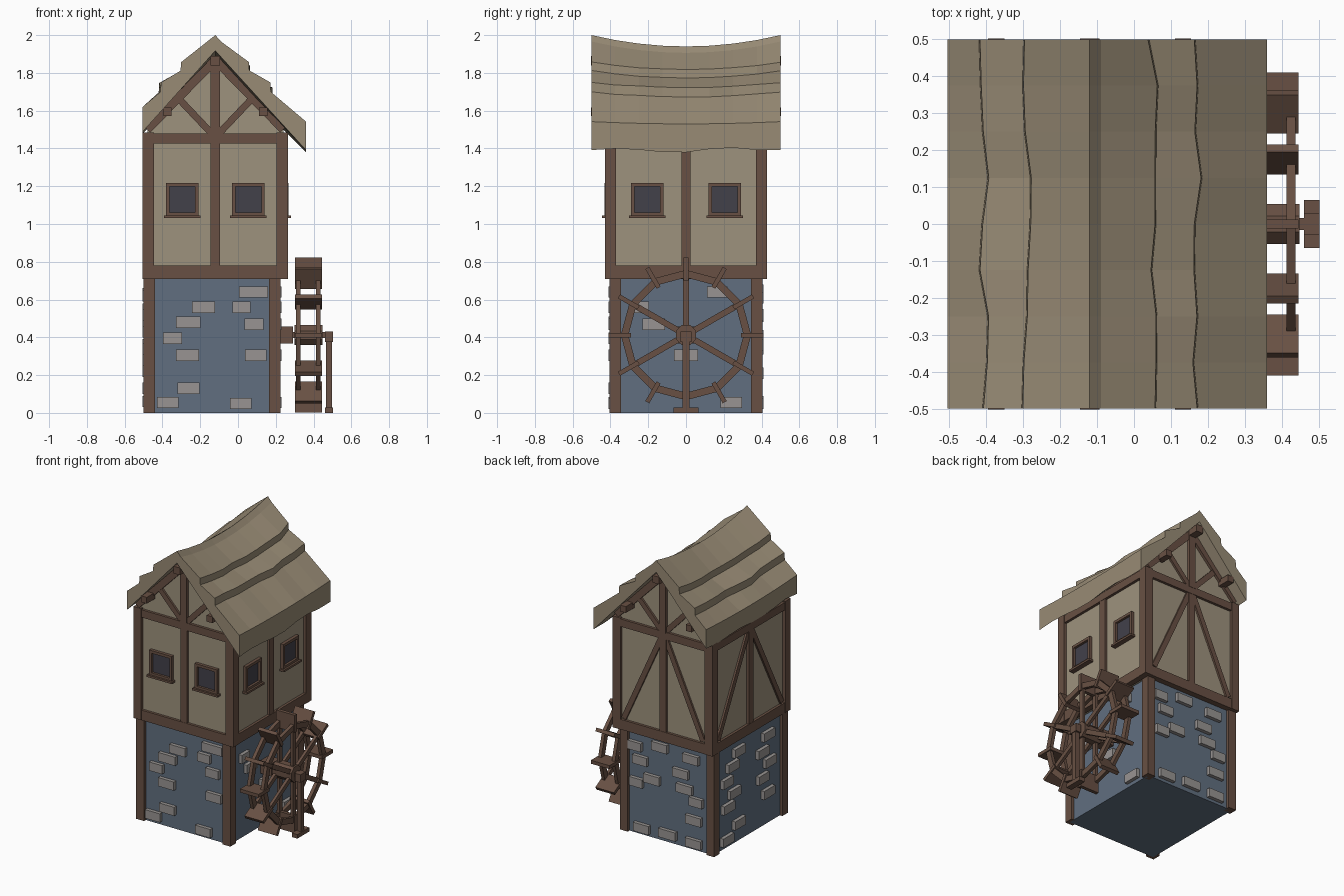
import bpy, bmesh, math, random
from mathutils import Matrix, Vector

if "Cube" in bpy.data.objects:
    bpy.data.objects.remove(bpy.data.objects["Cube"])

random.seed(4)


def material(name, rgb):
    m = bpy.data.materials.new(name)
    lin = [(c / 255 / 12.92) if c < 10 else ((c / 255 + 0.055) / 1.055) ** 2.4 for c in rgb]
    m.diffuse_color = (*lin, 1)
    m.use_nodes = True
    m.node_tree.nodes["Principled BSDF"].inputs["Base Color"].default_value = m.diffuse_color
    return m


WOOD = material("brown wood", (104, 80, 67))
PLASTER = material("beige plaster", (158, 146, 125))
THATCH = material("thatch", (152, 139, 117))
BASE = material("blue grey stone", (97, 111, 128))
BLOCK = material("light grey block", (152, 148, 146))
GLASS = material("dark glass", (66, 65, 74))


def finish(name, bm, mat):
    bmesh.ops.recalc_face_normals(bm, faces=bm.faces[:])
    me = bpy.data.meshes.new(name)
    bm.to_mesh(me)
    bm.free()
    me.materials.append(mat)
    ob = bpy.data.objects.new(name, me)
    bpy.context.collection.objects.link(ob)
    return ob


def boxes(name, mat, mats):
    """One object made of unit cubes placed by matrices."""
    bm = bmesh.new()
    for m in mats:
        bmesh.ops.create_cube(bm, size=1, matrix=m)
    return finish(name, bm, mat)


def span(x0, x1, y0, y1, z0, z1):
    return (Matrix.Translation(((x0 + x1) / 2, (y0 + y1) / 2, (z0 + z1) / 2))
            @ Matrix.Diagonal((x1 - x0, y1 - y0, z1 - z0, 1)))


def bar(p, q, y0, y1, w):
    """Beam from p to q (x, z pairs) in the local wall plane."""
    d = Vector((q[0] - p[0], q[1] - p[1]))
    return (Matrix.Translation(((p[0] + q[0]) / 2, (y0 + y1) / 2, (p[1] + q[1]) / 2))
            @ Matrix.Rotation(-math.atan2(d.y, d.x), 4, 'Y')
            @ Matrix.Diagonal((d.length, y1 - y0, w, 1)))


def wall_frame(cx, quarter):
    """Local frame: x runs along the wall, -y points outwards."""
    return Matrix.Translation((cx, 0, 0)) @ Matrix.Rotation(quarter * math.pi / 2, 4, 'Z')


SIDES = ("front", "right", "back", "left")
LX, UX = -0.1375, -0.12          # centres of lower and upper storey

# Lower storey
boxes("stone_base", BASE, [span(LX - .343, LX + .343, -.385, .385, 0, .73)])
boxes("lower_corner_posts", WOOD,
      [span(LX + s * .3325 - .03, LX + s * .3325 + .03, t * .375 - .03, t * .375 + .03, 0, .73)
       for s in (-1, 1) for t in (-1, 1)])

# Raised blocks: position along wall, height, width
BLOCKS = {
    "front": [(.22, .64, .155), (-.045, .56, .12), (.157, .56, .095), (-.125, .48, .13),
              (.222, .47, .1), (-.21, .395, .1), (-.13, .305, .12), (.232, .305, .115),
              (-.125, .13, .115), (-.235, .055, .115), (.152, .05, .115)],
    "right": [(.165, .64, .11), (-.24, .56, .09), (-.17, .47, .12), (0, .305, .125), (.24, .055, .115)],
    "back": [(-.25, .61, .1), (-.06, .65, .12), (.18, .63, .12), (-.21, .52, .11), (.1, .51, .12),
             (-.24, .36, .1), (-.12, .41, .12), (.13, .41, .12), (.22, .34, .1), (.2, .21, .12),
             (-.2, .05, .12), (0, .06, .13), (.2, .05, .12)],
    "left": [(-.12, .63, .12), (-.19, .55, .12), (-.25, .46, .11), (-.17, .36, .12), (-.24, .28, .12),
             (-.12, .13, .12), (-.25, .06, .12), (.2, .62, .12), (.14, .52, .12), (.22, .43, .12),
             (.14, .34, .11), (.2, .22, .12)],
}
for i, side in enumerate(SIDES):
    half = (.385, .343)[i % 2]
    boxes(side + "_wall_blocks", BLOCK,
          [wall_frame(LX, i) @ span(u - w / 2, u + w / 2, -half - .025, -half + .01, z - .03, z + .03)
           for u, z, w in BLOCKS[side]])

# Upper storey
boxes("plaster_walls", PLASTER, [span(UX - .365, UX + .365, -.41, .41, .715, 1.48)])
boxes("upper_corner_posts", WOOD,
      [span(UX + s * .355 - .03, UX + s * .355 + .03, t * .4 - .03, t * .4 + .03, .71, 1.485)
       for s in (-1, 1) for t in (-1, 1)])

for i, side in enumerate(SIDES):
    F = wall_frame(UX, i)
    out, length = ((.428, .34), (.383, .385))[i % 2]
    inn = out - .04
    wall = out - .018
    beams = [span(-length, length, -out, -inn, .71, .78),
             span(-length, length, -out, -inn, 1.425, 1.478),
             span(-.025, .025, -out + .002, -inn, .75, 1.45)]
    if side in ("back", "left"):
        # Braces fall from the top centre to the lower corners
        beams += [bar((s * .02, 1.42), (s * (length - .035), .79), -out + .005, -inn, .036) for s in (-1, 1)]
    boxes(side + "_timber_frame", WOOD, [F @ b for b in beams])
    if side in ("front", "right"):
        c = (.175, .205)[i % 2]
        trim, panes = [], []
        for u in (-c, c):
            trim += [span(u + s * .0775 - .009, u + s * .0775 + .009, -wall - .022, -wall + .01, 1.04, 1.216)
                     for s in (-1, 1)]
            trim += [span(u - .086, u + .086, -wall - .022, -wall + .01, 1.198, 1.217),
                     span(u - .097, u + .097, -wall - .035, -wall + .01, 1.032, 1.046),
                     span(u - .08, u + .08, -wall - .022, -wall + .01, 1.044, 1.062)]
            panes.append(span(u - .07, u + .07, -wall - .006, -wall + .002, 1.06, 1.2))
        boxes(side + "_window_frames", WOOD, [F @ b for b in trim])
        boxes(side + "_window_panes", GLASS, [F @ b for b in panes])

# Gables with timber trusses
for i, side in ((0, "front"), (2, "back")):
    F = wall_frame(UX, i)
    bm = bmesh.new()
    outline = ((-.36, 1.47), (.36, 1.47), (.36, 1.5), (0, 1.87), (-.36, 1.5))
    face = bm.faces.new([bm.verts.new(F @ Vector((x, -.41, z))) for x, z in outline])
    ext = bmesh.ops.extrude_face_region(bm, geom=[face])
    bmesh.ops.translate(bm, vec=F.to_3x3() @ Vector((0, .04, 0)),
                        verts=[v for v in ext["geom"] if isinstance(v, bmesh.types.BMVert)])
    finish(side + "_gable", bm, PLASTER)
    truss = [span(-.025, .025, -.43, -.39, 1.47, 1.86)]
    for s in (-1, 1):
        truss += [bar((0, 1.868), (s * .36, 1.5), -.428, -.39, .045),
                  bar((s * .02, 1.48), (s * .2, 1.67), -.424, -.39, .036)]
    boxes(side + "_truss", WOOD, [F @ b for b in truss])

# Roof purlins poke out past the thatch ends
boxes("purlins", WOOD, [span(UX + x - .022, UX + x + .022, -.503, .503, z - .022, z + .022)
                        for x, z in ((-.253, 1.595), (.253, 1.595))]
      + [span(UX - .026, UX + .026, t - .06, t + .06, 1.84, 1.89) for t in (-.443, .443)])

# Sagging thatch in three courses: offset, height, sag, roughness
RIGHT = [(.03, 1.966, .06, 0), (.17, 1.86, .04, 1), (.173, 1.815, .04, 1), (.29, 1.75, .025, 1),
         (.293, 1.70, .025, 1), (.48, 1.542, .012, 0), (.48, 1.40, .012, 2)]
LEFT = [(-.17, 1.86, .04, 1), (-.173, 1.815, .04, 1), (-.285, 1.75, .025, 1),
        (-.288, 1.70, .025, 1), (-.385, 1.62, .015, 0), (-.385, 1.495, .012, 2)]
profile = LEFT[::-1] + [(0, 2.0, .06, 0)] + RIGHT + [(0, 1.917, .06, 0)]
bm = bmesh.new()
rings = []
for k in range(9):
    y = -.5 + k * .125
    dip = 1 - (2 * abs(y)) ** 2
    wob = {}
    ring = []
    for x, z, sag, rough in profile:
        j = wob.setdefault(round(x, 1), random.uniform(-.013, .013))
        dx = j if rough == 1 else 0
        dz = j if rough == 2 else -abs(dx) * .3
        ring.append(bm.verts.new((UX + x + dx, y, z - sag * dip + dz)))
    rings.append(ring)
n = len(profile)
for a, b in zip(rings, rings[1:]):
    for k in range(n):
        bm.faces.new((a[k], a[(k + 1) % n], b[(k + 1) % n], b[k]))
bm.faces.new(rings[0])
bm.faces.new(rings[-1])
finish("thatched_roof", bm, THATCH)

# Water wheel, turning about the x axis
AXIS = Matrix.Translation((0, 0, .412))


def spin(deg):
    return AXIS @ Matrix.Rotation(math.radians(deg), 4, 'X')


for label, x in (("inner", .32), ("outer", .425)):
    bm = bmesh.new()
    loops = []
    for k in range(12):
        m = spin(30 * k)
        loops.append([bm.verts.new(m @ Vector((x + dx, r, 0)))
                      for dx, r in ((-.012, .345), (.012, .345), (.012, .305), (-.012, .305))])
    for k in range(12):
        a, b = loops[k], loops[(k + 1) % 12]
        for c in range(4):
            bm.faces.new((a[c], a[(c + 1) % 4], b[(c + 1) % 4], b[c]))
    finish(label + "_wheel_rim", bm, WOOD)
    boxes(label + "_wheel_spokes", WOOD,
          [spin(30 + 60 * k) @ span(x - .01, x + .01, .03, .315, -.016, .016) for k in range(6)])
boxes("wheel_paddles", WOOD,
      [spin(30 * k) @ span(.302, .445, .29, .41, -.012, .012) for k in range(12)])

# Hub, axle and outer support
bm = bmesh.new()
bmesh.ops.create_cone(bm, cap_ends=True, segments=8, radius1=.058, radius2=.058, depth=.15,
                      matrix=Matrix.Translation((.373, 0, .412))
                      @ Matrix.Rotation(math.pi / 2, 4, 'Y') @ Matrix.Rotation(math.pi / 8, 4, 'Z'))
finish("wheel_hub", bm, WOOD)
boxes("axle", WOOD, [span(.2, .495, -.016, .016, .396, .428), span(.2, .29, -.045, .045, .367, .457)])
boxes("axle_support", WOOD, [span(.465, .497, -.018, .018, 0, .43),
                             span(.46, .503, -.065, .065, 0, .028),
                             span(.461, .502, -.03, .03, .375, .43)])
